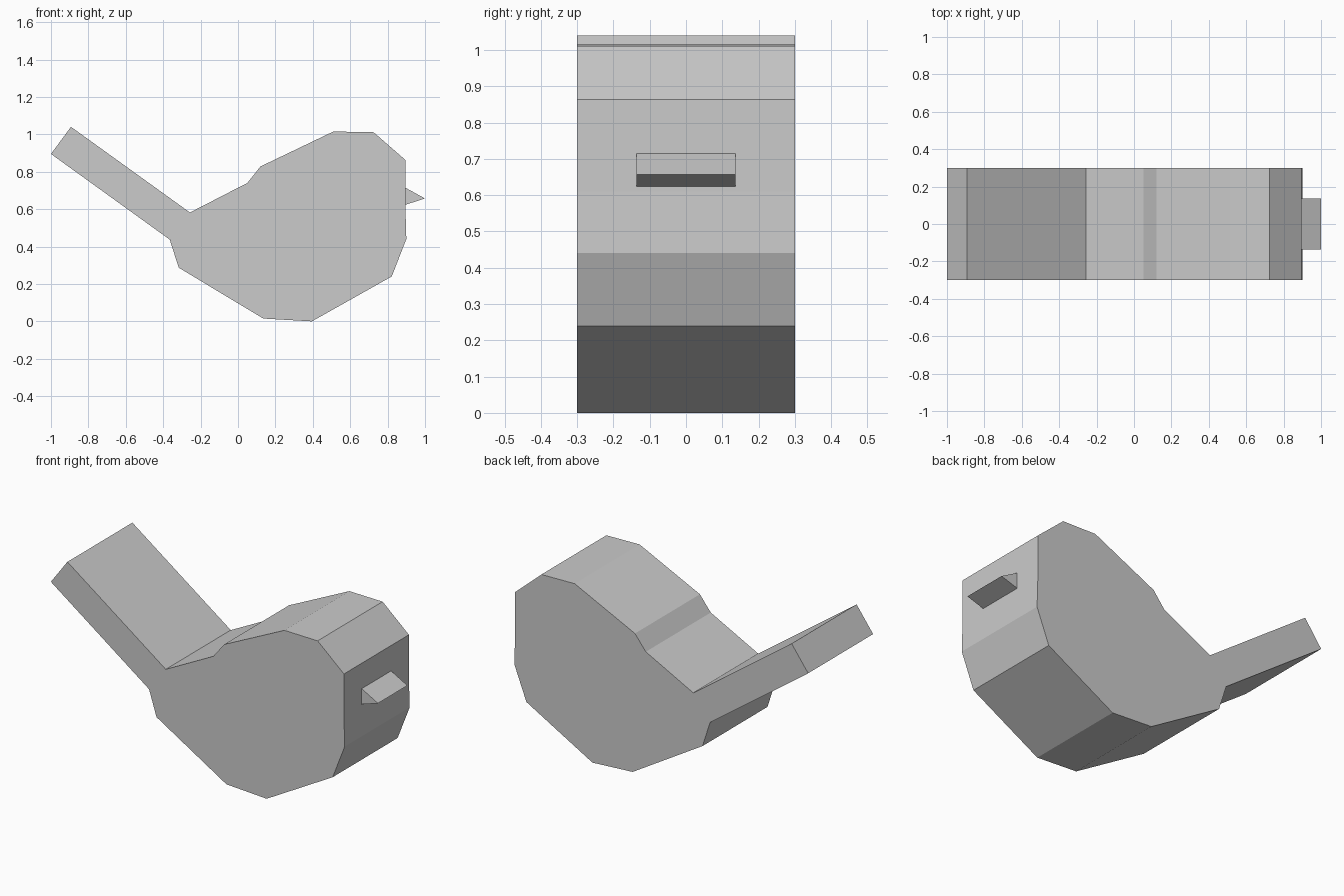
import bpy, bmesh

if "Cube" in bpy.data.objects:
    bpy.data.objects.remove(bpy.data.objects["Cube"])


def extrude_profile(name, profile, y0, y1):
    """Extrude a closed x-z outline along y into a solid."""
    bm = bmesh.new()
    face = bm.faces.new([bm.verts.new((x, y0, z)) for x, z in profile])
    result = bmesh.ops.extrude_face_region(bm, geom=[face], use_keep_orig=True)
    verts = [v for v in result["geom"] if isinstance(v, bmesh.types.BMVert)]
    bmesh.ops.translate(bm, verts=verts, vec=(0, y1 - y0, 0))
    bmesh.ops.recalc_face_normals(bm, faces=bm.faces)
    mesh = bpy.data.meshes.new(name)
    bm.to_mesh(mesh)
    bm.free()
    obj = bpy.data.objects.new(name, mesh)
    bpy.context.collection.objects.link(obj)
    return obj


# Bird silhouette: tail, back, head, breast, belly
body = [
    (-1.0, 0.895), (-0.893, 1.04), (-0.257, 0.582),
    (0.05, 0.74), (0.12, 0.828), (0.51, 1.015), (0.725, 1.011),
    (0.895, 0.863), (0.895, 0.61), (0.90, 0.44), (0.822, 0.24),
    (0.60, 0.115), (0.395, 0.0), (0.135, 0.015),
    (-0.317, 0.287), (-0.365, 0.437),
]
extrude_profile("bird_body", body, -0.3, 0.3)

# Wedge beak
beak = [(0.894, 0.715), (1.0, 0.657), (0.894, 0.623)]
extrude_profile("beak", beak, -0.136, 0.136)
